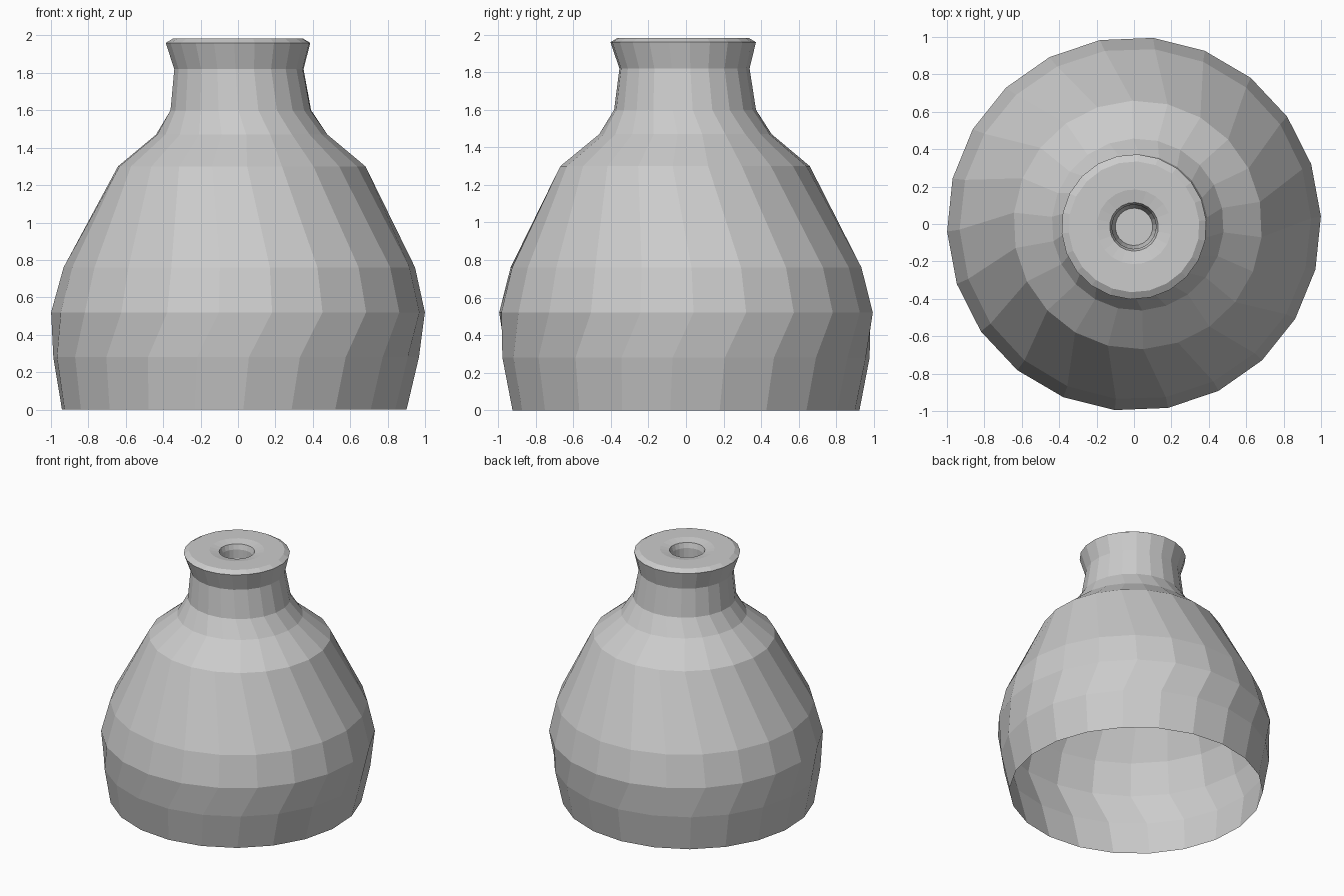
import bpy, bmesh, math

SIDES = 22

# (radius, z, centre x, centre y, twist in degrees): slightly uneven hand-made rings
BODY = [
    (0.925, 0.00, -0.02, 0.0, 3.0),
    (0.980, 0.28, -0.01, 0.0, 4.0),
    (1.000, 0.52, 0.0, 0.0, 10.5),
    (0.940, 0.76, 0.007, 0.0, 10.0),
    (0.665, 1.30, 0.02, -0.005, 2.5),
    (0.460, 1.47, 0.02, -0.003, 3.0),
    (0.378, 1.60, 0.015, -0.005, -2.0),
    (0.347, 1.82, 0.005, -0.008, -3.0),
    (0.388, 1.96, 0.0, -0.015, -3.0),
    (0.350, 1.983, 0.0, -0.015, -3.0),
    (0.200, 1.983, 0.0, -0.015, -3.0),
    (0.130, 1.970, 0.0, -0.015, -3.0),
    (0.118, 1.930, 0.0, -0.015, -3.0),
    (0.118, 1.860, 0.0, -0.015, -3.0),
    (0.100, 1.780, 0.0, -0.015, -3.0),
]

grey = bpy.data.materials.new("plain grey")
grey.diffuse_color = (0.6, 0.6, 0.6, 1.0)


def ring(bm, r, z, cx, cy, twist):
    a0 = math.radians(twist - 90)
    step = 2 * math.pi / SIDES
    return [bm.verts.new((cx + r * math.cos(a0 + i * step),
                          cy + r * math.sin(a0 + i * step), z))
            for i in range(SIDES)]


# Bell-shaped shell, open below, with a flared neck and a blind hole on top
bm = bmesh.new()
rings = [ring(bm, *row) for row in BODY]
for low, high in zip(rings, rings[1:]):
    for i in range(SIDES):
        j = (i + 1) % SIDES
        bm.faces.new((low[i], low[j], high[j], high[i]))
bm.faces.new(rings[-1])  # floor of the hole

mesh = bpy.data.meshes.new("bell_shell")
bm.to_mesh(mesh)
bm.free()
mesh.materials.append(grey)
shell = bpy.data.objects.new("bell_shell", mesh)
bpy.context.collection.objects.link(shell)
